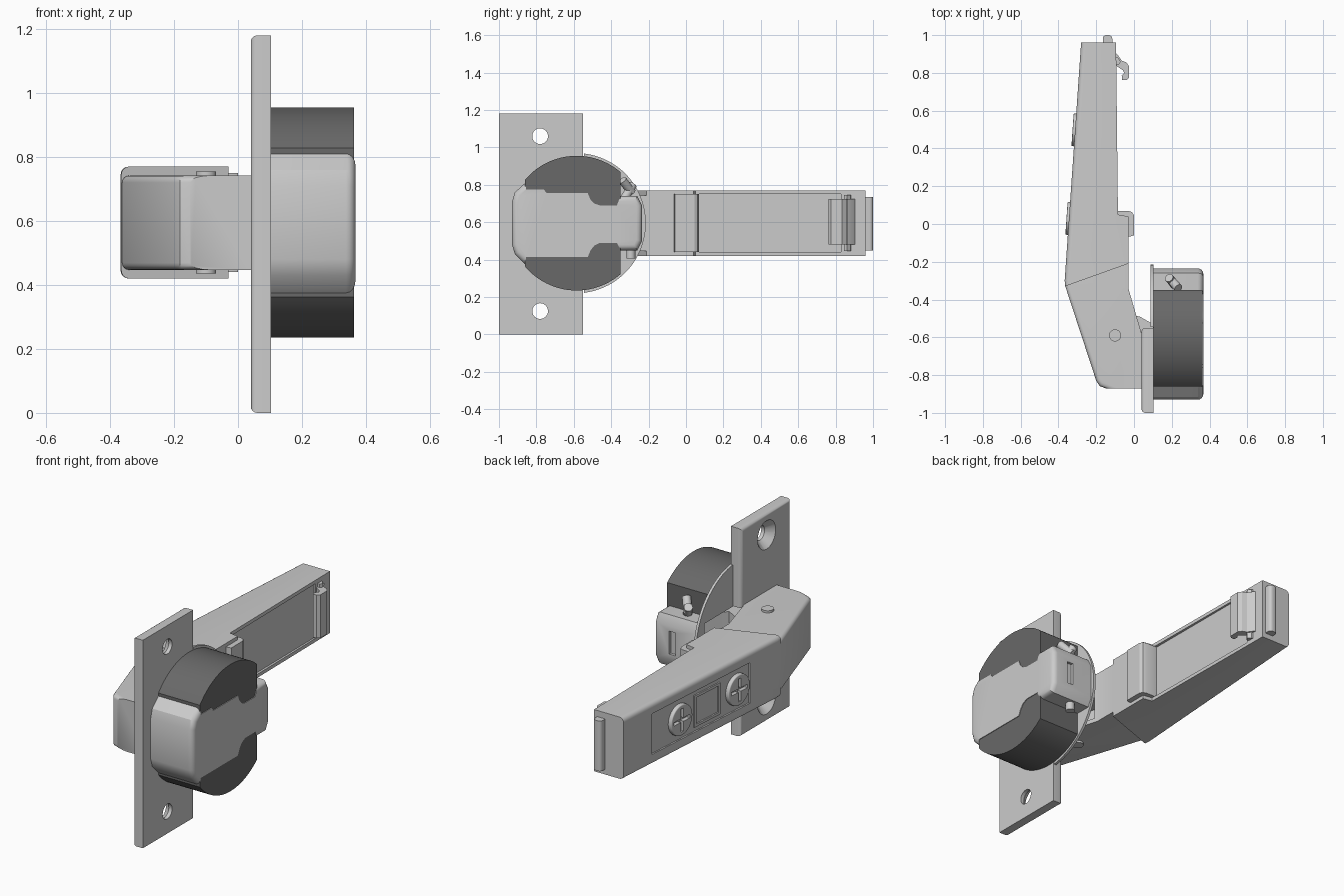
import bpy, bmesh
from math import sin, cos, pi, atan, sqrt
from mathutils import Matrix, Vector

if "Cube" in bpy.data.objects:
    bpy.data.objects.remove(bpy.data.objects["Cube"])

dark = bpy.data.materials.new("dark_grey")
dark.diffuse_color = (0.14, 0.14, 0.14, 1)
dark.use_nodes = True
dark.node_tree.nodes["Principled BSDF"].inputs["Base Color"].default_value = dark.diffuse_color
ZC = 0.595


def prism(name, pts, axis, lo, hi, bevel=0, pick=None, matrix=None, mat=None):
    """Extrude a profile: axis 'z' takes (x, y) points, axis 'x' takes (y, z) points."""
    bm = bmesh.new()
    rings = []
    for h in (lo, hi):
        rings.append([bm.verts.new((h, a, b) if axis == 'x' else (a, b, h)) for a, b in pts])
    n = len(pts)
    bm.faces.new(rings[0])
    bm.faces.new(rings[1])
    for i in range(n):
        j = (i + 1) % n
        bm.faces.new((rings[0][i], rings[0][j], rings[1][j], rings[1][i]))
    bmesh.ops.recalc_face_normals(bm, faces=bm.faces)
    if bevel:
        edges = [e for e in bm.edges if pick is None or pick(e.verts[0].co, e.verts[1].co)]
        bmesh.ops.bevel(bm, geom=edges, offset=bevel, segments=4, profile=0.5,
                        affect='EDGES', clamp_overlap=True)
    if matrix:
        bm.transform(matrix)
    me = bpy.data.meshes.new(name)
    bm.to_mesh(me)
    bm.free()
    ob = bpy.data.objects.new(name, me)
    bpy.context.collection.objects.link(ob)
    if mat:
        me.materials.append(mat)
    return ob


def rect(a0, a1, b0, b1):
    return [(a0, b0), (a1, b0), (a1, b1), (a0, b1)]


def circle(a, b, r, n=40):
    return [(a + r * cos(2 * pi * i / n), b + r * sin(2 * pi * i / n)) for i in range(n)]


def cone(name, p0, p1, r0, r1, n=32):
    """Round bar or cone between two points."""
    p0, p1 = Vector(p0), Vector(p1)
    d = p1 - p0
    bm = bmesh.new()
    m = Matrix.Translation((p0 + p1) / 2) @ d.to_track_quat('Z', 'Y').to_matrix().to_4x4()
    bmesh.ops.create_cone(bm, cap_ends=True, segments=n, radius1=r0, radius2=r1,
                          depth=d.length, matrix=m)
    me = bpy.data.meshes.new(name)
    bm.to_mesh(me)
    bm.free()
    ob = bpy.data.objects.new(name, me)
    bpy.context.collection.objects.link(ob)
    return ob


def cut(ob, cutter):
    mod = ob.modifiers.new("cut", 'BOOLEAN')
    mod.operation, mod.solver, mod.object = 'DIFFERENCE', 'EXACT', cutter
    bpy.context.view_layer.objects.active = ob
    bpy.ops.object.modifier_apply(modifier=mod.name)
    bpy.data.objects.remove(cutter)


def pocket():
    return prism("pocket", rect(-0.86, -0.29, 0.46, 0.73), 'x', -0.1, 0.335)


# mounting plate with rounded back rim and countersunk holes
plate = prism("mounting_plate", rect(-1.0, -0.55, 0.0, 1.18), 'x', 0.04, 0.103, 0.02,
              lambda a, b: a.x < 0.05 and b.x < 0.05)
for z in (0.125, 1.06):
    cut(plate, cone("hole", (0.0, -0.78, z), (0.2, -0.78, z), 0.042, 0.042))
    cut(plate, cone("sink", (0.03, -0.78, z), (0.09, -0.78, z), 0.09, 0.035))
cut(plate, pocket())

# thin round flange
a0 = 1.45
flange_pts = [(-0.59 + 0.375 * cos(t), ZC + 0.375 * sin(t))
              for t in [a0 - 2 * a0 * i / 48 for i in range(49)]]
flange = prism("cup_flange", flange_pts, 'x', 0.088, 0.1025)
cut(flange, pocket())

# dark cup: a disc cut flat on two sides
cup_pts = []
for start, end in ((sqrt(0.36**2 - 0.235**2), 1), (-sqrt(0.36**2 - 0.275**2), -1)):
    ang = [0.859, pi - 0.7015] if end == 1 else [pi + 0.7015, 2 * pi - 0.859]
    cup_pts += [(-0.585 + 0.36 * cos(ang[0] + (ang[1] - ang[0]) * i / 28),
                 ZC + 0.36 * sin(ang[0] + (ang[1] - ang[0]) * i / 28)) for i in range(29)]
cup = prism("dark_cup", cup_pts, 'x', 0.102, 0.363, mat=dark)
cut(cup, pocket())

# light housing over the cup, with narrowed neck
top = [(-0.93, 0.71), (-0.915, 0.76), (-0.86, 0.81), (-0.855, 0.775), (-0.76, 0.775),
       (-0.745, 0.755), (-0.525, 0.755), (-0.51, 0.72), (-0.49, 0.7), (-0.46, 0.69),
       (-0.37, 0.69), (-0.35, 0.74), (-0.26, 0.74), (-0.235, 0.69)]
low = [(-0.235, 0.5), (-0.26, 0.45), (-0.35, 0.45), (-0.37, 0.49), (-0.46, 0.49),
       (-0.49, 0.475), (-0.51, 0.45), (-0.525, 0.415), (-0.855, 0.415),
       (-0.86, 0.375), (-0.915, 0.43), (-0.93, 0.48)]


def outer_rim(a, b):
    end = all(v.y < -0.859 or v.y > -0.351 for v in (a, b))
    return a.x > 0.3 and b.x > 0.3 and end and abs(a.y - b.y) < 0.2


housing = prism("cup_housing", top + low, 'x', 0.1, 0.367, 0.03, outer_rim)
cut(housing, pocket())
cut(housing, prism("slot", rect(-0.25, -0.2, 0.53, 0.66), 'x', 0.23, 0.27))

# retaining pins at the cup end
cone("upper_pin", (0.235, -0.345, 0.70), (0.185, -0.285, 0.80), 0.023, 0.023)
cone("upper_pin_bend", (0.19, -0.29, 0.76), (0.235, -0.34, 0.825), 0.023, 0.023)
cone("lower_pin", (0.2, -0.295, 0.405), (0.2, -0.295, 0.5), 0.024, 0.024)

# front arm section: hollow channel over the links
front = prism("arm_front", [(-0.36, -0.3), (-0.03, -0.21), (-0.03, -0.34), (0.04, -0.58),
                            (0.04, -0.87), (-0.15, -0.87), (-0.182, -0.858), (-0.2, -0.83),
                            (-0.362, -0.335)],
              'z', 0.447, 0.742, 0.022,
              lambda a, b: a.x < -0.14 and b.x < -0.14 and abs(a.z - b.z) < 0.01)
cut(front, prism("hollow", [(-0.31, -0.36), (0.1, -0.36), (0.1, -0.845), (-0.15, -0.845),
                            (-0.18, -0.82)], 'z', 0.472, 0.717))

# rear arm section
rear = prism("arm_rear", [(-0.28, 0.96), (-0.095, 0.96), (-0.085, 0.05), (-0.03, 0.04),
                          (-0.03, -0.21), (-0.365, -0.33), (-0.367, -0.3)],
             'z', 0.42, 0.77, 0.025,
             lambda a, b: a.x < -0.25 and b.x < -0.25 and abs(a.z - b.z) < 0.01)
cut(rear, prism("underside_recess", [(-0.104, 0.83), (0.0, 0.83), (0.0, 0.07), (-0.1, 0.07)],
                'z', 0.44, 0.75))

# sloped outer face: recessed panel, square window, two cross-head screws
face = Matrix.Translation((-0.366, -0.3, ZC)) @ Matrix.Rotation(-atan(0.0685), 4, 'Z')
cut(rear, prism("panel", rect(0.23, 1.03, -0.115, 0.115), 'x', -0.05, 0.008, matrix=face))
frame = prism("window_frame", rect(0.47, 0.68, -0.09, 0.09), 'x', 0.0, 0.03, matrix=face)
cut(frame, prism("window", rect(0.485, 0.665, -0.075, 0.075), 'x', -0.05, 0.012, matrix=face))
for i, y in enumerate((0.33, 0.80)):
    screw = prism(f"screw_{i + 1}", circle(y, 0, 0.087), 'x', -0.014, 0.04, 0.006,
                  lambda a, b: a.x < 0 and b.x < 0, face)
    w, l = 0.01, 0.065
    cross = [(y + a, b) for a, b in ((w, w), (w, l), (-w, l), (-w, w), (-l, w), (-l, -w),
                                     (-w, -w), (-w, -l), (w, -l), (w, -w), (l, -w), (l, w))]
    cut(screw, prism("cross", cross, 'x', -0.05, 0.008, matrix=face))

# raised clip across the underside
prism("clip_bar", [(-0.1, 0.07), (-0.03, 0.07), (-0.01, 0.062), (0.0, 0.045), (0.0, -0.06),
                   (-0.015, -0.065), (-0.04, -0.065), (-0.06, 0.04), (-0.1, 0.05)],
      'z', 0.44, 0.75)

# release hook and end bar
prism("release_hook", [(-0.105, 0.91), (-0.09, 0.9), (-0.065, 0.865), (-0.04, 0.855),
                       (-0.026, 0.835), (-0.026, 0.775), (-0.04, 0.762), (-0.062, 0.762),
                       (-0.065, 0.785), (-0.052, 0.8), (-0.06, 0.815), (-0.105, 0.845)],
      'z', 0.48, 0.725)
prism("hook_base", [(-0.11, 0.885), (-0.085, 0.88), (-0.07, 0.86), (-0.08, 0.845),
                    (-0.11, 0.845)], 'z', 0.445, 0.745)
prism("end_bar", rect(-0.165, -0.115, 0.93, 1.0), 'z', 0.45, 0.735, 0.018,
      lambda a, b: a.y > 0.99 and b.y > 0.99 and abs(a.z - b.z) > 0.1)

# pivot pin and the two links joining arm to cup
cone("pivot_pin", (-0.1, -0.59, 0.435), (-0.1, -0.59, 0.754), 0.032, 0.032)
prism("upper_link", [(-0.16, -0.58), (-0.12, -0.54), (0.0, -0.485), (0.03, -0.49),
                     (0.1, -0.53), (0.2, -0.40), (0.25, -0.33), (0.29, -0.37),
                     (0.15, -0.6), (0.08, -0.62), (-0.13, -0.63)], 'z', 0.485, 0.705)
prism("lower_link", [(-0.14, -0.75), (-0.1, -0.71), (0.2, -0.69), (0.26, -0.74),
                     (0.2, -0.78), (-0.1, -0.8)], 'z', 0.5, 0.69)

# smooth the round surfaces, keep the edges crisp
for ob in bpy.context.scene.objects:
    ob.select_set(True)
bpy.context.view_layer.objects.active = plate
bpy.ops.object.shade_smooth_by_angle(angle=0.52)
